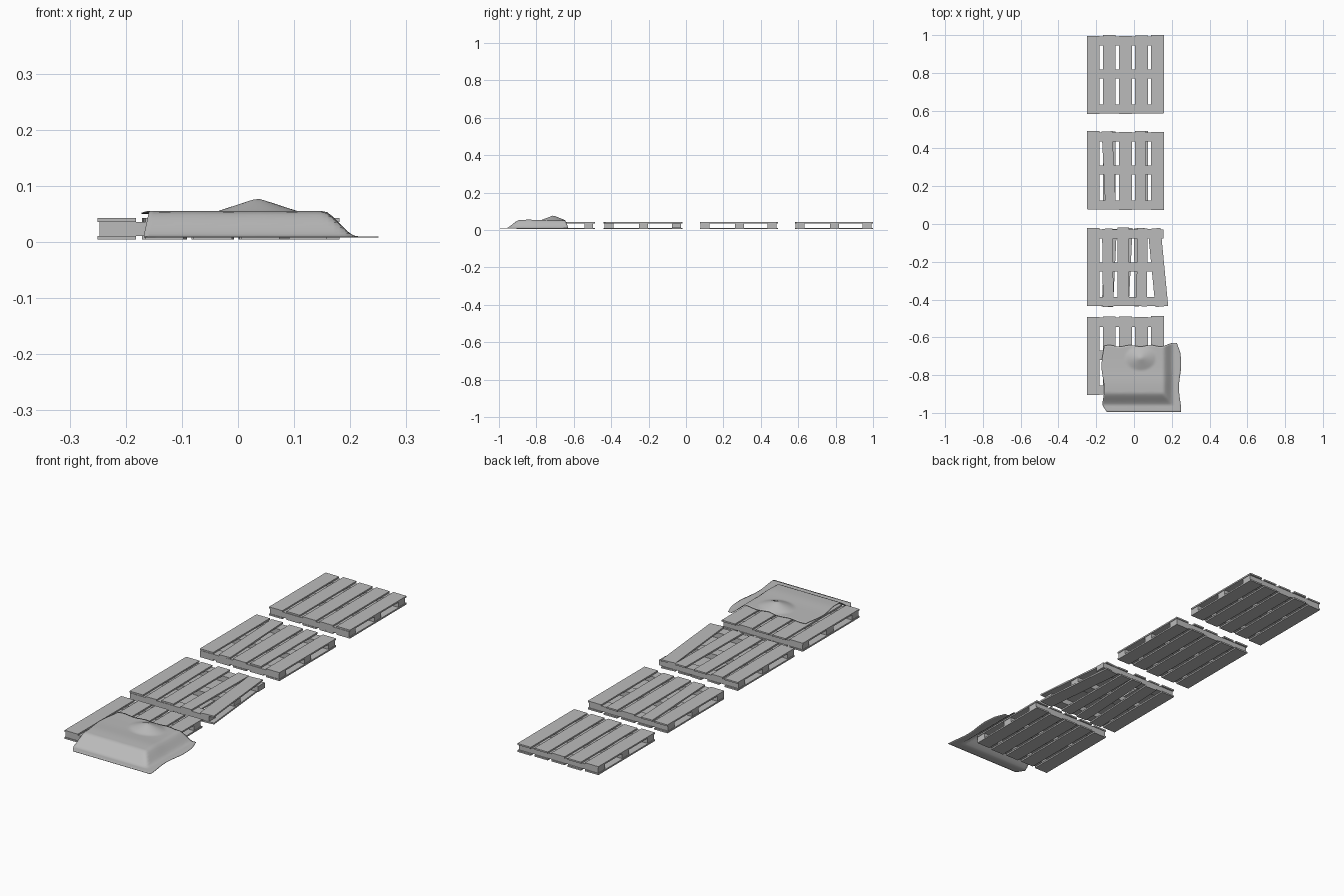
import bpy, bmesh, math
from mathutils import Vector

old = bpy.data.objects.get("Cube")
if old:
    bpy.data.objects.remove(old, do_unlink=True)

grey = bpy.data.materials.new("plain_grey")
grey.use_nodes = True
colour = (0.5, 0.5, 0.5, 1)
grey.diffuse_color = colour
grey.node_tree.nodes["Principled BSDF"].inputs["Base Color"].default_value = colour


def finish(name, bm):
    mesh = bpy.data.meshes.new(name)
    bmesh.ops.recalc_face_normals(bm, faces=bm.faces)
    bm.to_mesh(mesh)
    bm.free()
    mesh.materials.append(grey)
    obj = bpy.data.objects.new(name, mesh)
    bpy.context.collection.objects.link(obj)
    return obj


def board(name, back, front, width, z0, z1):
    """Board running from its back end to its front end, both (x, y) centres."""
    a, b = Vector(back), Vector(front)
    side = Vector((b.y - a.y, a.x - b.x)).normalized() * width / 2
    bm = bmesh.new()
    verts = [bm.verts.new((p.x, p.y, z0)) for p in (a - side, a + side, b + side, b - side)]
    face = bm.faces.new(verts)
    top = bmesh.ops.extrude_face_region(bm, geom=[face])["geom"]
    bmesh.ops.translate(bm, verts=[v for v in top if isinstance(v, bmesh.types.BMVert)],
                        vec=(0, 0, z1 - z0))
    return finish(name, bm)


# Pallets: three cross beams between five upper and five lower boards
COLUMNS = [-0.216, -0.131, -0.045, 0.04, 0.125]
LENGTH, WIDTH = 0.413, 0.068


def pallet(label, y0, top_shift={}, low_shift={}):
    y1 = y0 + LENGTH
    for where, y in (("front", y0 + 0.024), ("middle", y0 + 0.208), ("back", y1 - 0.03)):
        board(f"{label}_{where}_beam", (-0.247, y), (0.156, y), 0.048, 0.011, 0.036)
    for layer, shifts, z0 in (("upper", top_shift, 0.036), ("lower", low_shift, 0.004)):
        for i, x in enumerate(COLUMNS):
            # shift: back end offset, front end offset, width
            db, df, w = shifts.get(i, (0, 0, WIDTH))
            wobble = 0.003 * math.sin(i * 2.4 + y0 * 9)
            board(f"{label}_{layer}_board_{i + 1}", (x + db, y1 + wobble),
                  (x + df, y0 + wobble), w, z0, z0 + 0.007)


pallet("sound_pallet", 0.585)
pallet("worn_pallet", 0.077,
       {1: (-0.012, 0.008, 0.056), 3: (-0.007, -0.007, 0.055)})
pallet("broken_pallet", -0.435,
       {1: (-0.01, -0.005, 0.056), 2: (-0.012, -0.012, 0.062),
        3: (0.005, 0, 0.055), 4: (-0.018, 0.022, 0.068)},
       {1: (0.01, -0.01, 0.06), 2: (0.01, -0.01, 0.055),
        3: (-0.012, -0.01, 0.055), 4: (-0.018, 0.022, 0.068)})
pallet("covered_pallet", -0.903)


# Tarpaulin draped over the nearest pallet
def ramp(t, a, b):
    t = min(max((t - a) / (b - a), 0), 1)
    return t * t * (3 - 2 * t) * 0.4 + t * 0.6


NX, NY = 44, 38
bm = bmesh.new()
grid = []
for j in range(NY + 1):
    v = j / NY
    row = []
    for i in range(NX + 1):
        u = i / NX
        # slightly ragged outline
        left = -0.165 - 0.007 * math.cos(v * 9) + 0.028 * max(0, 1 - v * 9)
        right = 0.244 + 0.006 * math.cos(v * 9) - 0.012 * max(0, v * 8 - 7)
        back = -0.645 + 0.004 * math.sin(u * 22) + 0.016 * max(0, u * 5 - 4)
        x = left + (right - left) * u
        y = -0.995 + (back + 0.995) * v
        rise = min(ramp(y, -0.958, -0.895), 1 - ramp(x, 0.155, 0.207))
        fold = 0.013 * max(0, 1 - math.hypot((x - 0.035) / 0.08, (y + 0.71) / 0.065))
        ridge = 0.003 * math.exp(-((y + 0.84) / 0.05) ** 2)
        row.append(bm.verts.new((x, y, 0.008 + rise * (0.042 + fold + ridge))))
        row[-1].co.z += rise * fold
    grid.append(row)
for r0, r1 in zip(grid, grid[1:]):
    for i in range(NX):
        bm.faces.new((r0[i], r0[i + 1], r1[i + 1], r1[i]))
tarp = finish("tarpaulin", bm)
solid = tarp.modifiers.new("thickness", 'SOLIDIFY')
solid.thickness = 0.002
solid.offset = 1
bpy.context.view_layer.objects.active = tarp
tarp.select_set(True)
bpy.ops.object.shade_smooth_by_angle(angle=math.radians(40))
